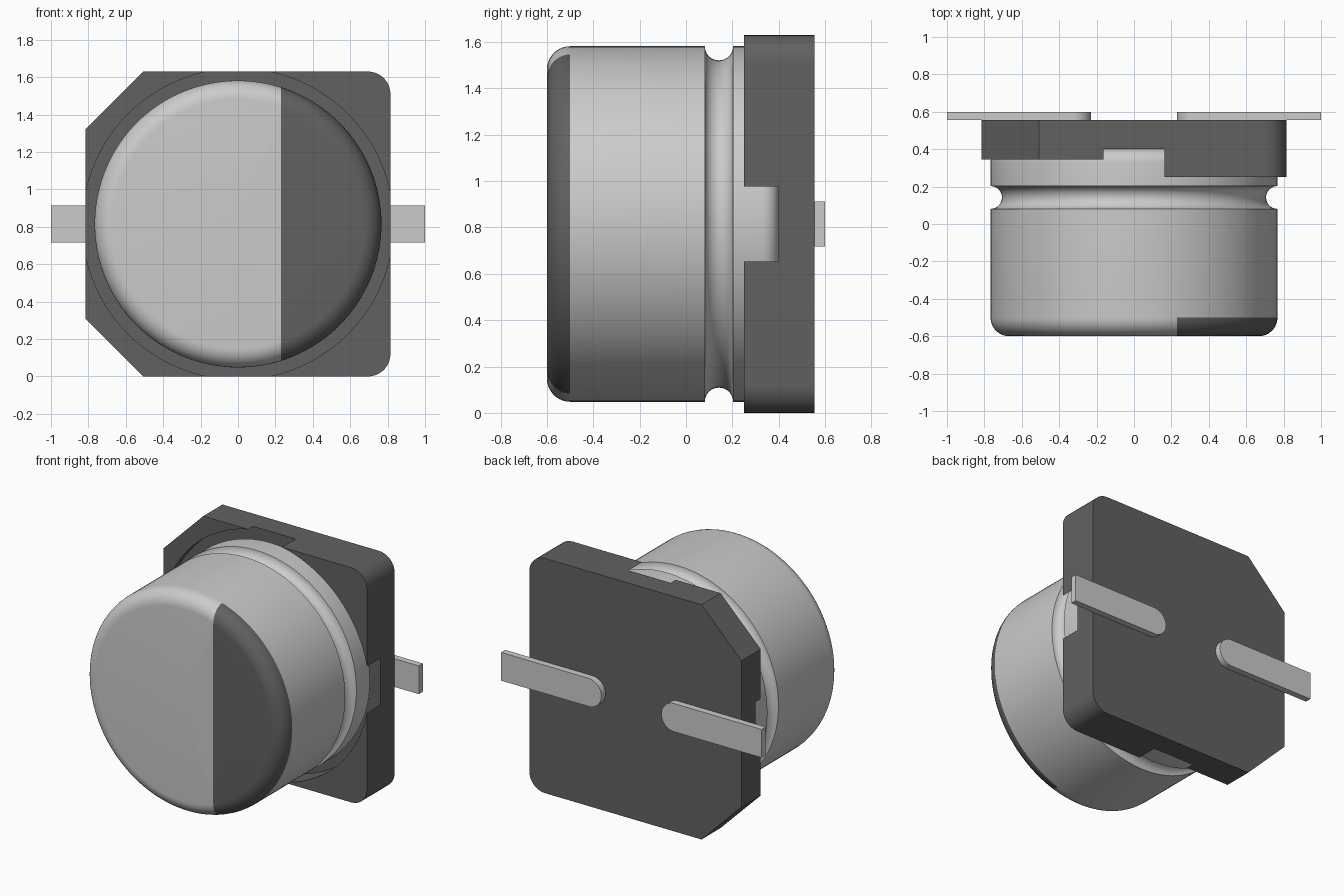
import bpy, bmesh
from math import sin, cos, pi, radians

if "Cube" in bpy.data.objects:
    bpy.data.objects.remove(bpy.data.objects["Cube"])

ZC = 0.815      # height of the can axis
HALF = 0.815    # half width of the base
R = 0.767       # can radius

dark = bpy.data.materials.new("dark_grey")
dark.diffuse_color = (0.12, 0.12, 0.12, 1)
dark.use_nodes = True
dark.node_tree.nodes["Principled BSDF"].inputs["Base Color"].default_value = dark.diffuse_color


def arc(cx, cy, r, a0, a1, n):
    """Points on an arc, angles in degrees."""
    return [(cx + r * cos(radians(a0 + (a1 - a0) * i / n)),
             cy + r * sin(radians(a0 + (a1 - a0) * i / n))) for i in range(n + 1)]


def finish(name, bm, smooth=30):
    bmesh.ops.recalc_face_normals(bm, faces=bm.faces)
    me = bpy.data.meshes.new(name)
    bm.to_mesh(me)
    bm.free()
    ob = bpy.data.objects.new(name, me)
    bpy.context.collection.objects.link(ob)
    bpy.ops.object.select_all(action='DESELECT')
    bpy.context.view_layer.objects.active = ob
    ob.select_set(True)
    bpy.ops.object.shade_smooth_by_angle(angle=radians(smooth))
    return ob


def prism(name, outline, y0, y1):
    """Extrude an (x, z) outline along y; z is relative to the can axis."""
    bm = bmesh.new()
    f = bm.faces.new([bm.verts.new((x, y0, ZC + z)) for x, z in outline])
    ext = bmesh.ops.extrude_face_region(bm, geom=[f])
    bmesh.ops.translate(bm, vec=(0, y1 - y0, 0),
                        verts=[v for v in ext["geom"] if isinstance(v, bmesh.types.BMVert)])
    return finish(name, bm)


def cut(target, cutter):
    cutter.hide_render = True
    mod = target.modifiers.new("cut", 'BOOLEAN')
    mod.operation, mod.object, mod.solver = 'DIFFERENCE', cutter, 'EXACT'
    bpy.context.view_layer.objects.active = target
    bpy.ops.object.modifier_apply(modifier=mod.name)
    bpy.data.objects.remove(cutter)


# Can: profile (radius, y) turned about the y axis, rounded ends and a crimp groove
profile = ([(0, -0.6)] + arc(R - 0.1, -0.5, 0.1, -90, 0, 10)
           + arc(R, 0.142, 0.061, 270, 90, 14)
           + arc(R - 0.07, 0.33, 0.07, 0, 90, 8) + [(0, 0.4)])
SEG = 128
bm = bmesh.new()
rings = []
for r, y in profile:
    if r == 0:
        rings.append([bm.verts.new((0, y, ZC))] * SEG)
    else:
        rings.append([bm.verts.new((r * cos(2 * pi * i / SEG), y, ZC + r * sin(2 * pi * i / SEG)))
                      for i in range(SEG)])
for a, b in zip(rings, rings[1:]):
    for i in range(SEG):
        j = (i + 1) % SEG
        quad = list(dict.fromkeys((a[i], a[j], b[j], b[i])))
        bm.faces.new(quad)

# Polarity mark: split the front end at x = 0.23 and colour the right-hand part
front = [f for f in bm.faces if f.calc_center_median().y < -0.5]
geom = front + list({e for f in front for e in f.edges}) + list({v for f in front for v in f.verts})
bmesh.ops.bisect_plane(bm, geom=geom, plane_co=(0.23, 0, 0), plane_no=(1, 0, 0), dist=1e-5)
for f in bm.faces:
    c = f.calc_center_median()
    f.material_index = int(c.y < -0.5 and c.x > 0.23)
light = bpy.data.materials.new("light_metal")
light.diffuse_color = (0.8, 0.8, 0.78, 1)
light.use_nodes = True
light.node_tree.nodes["Principled BSDF"].inputs["Base Color"].default_value = light.diffuse_color
can = finish("can", bm, 40)
can.data.materials.append(light)
can.data.materials.append(dark)

# Base: square plate, two chamfered corners, two rounded corners
rad, ch = 0.12, 0.307
outline = ([(-HALF, -HALF + ch), (-HALF + ch, -HALF)]
           + arc(HALF - rad, -HALF + rad, rad, -90, 0, 10)
           + arc(HALF - rad, HALF - rad, rad, 0, 90, 10)
           + [(-HALF + ch, HALF), (-HALF, HALF - ch)])
base = prism("base", outline, 0.25, 0.555)
# Round seat for the can, which also opens the notches at the four sides
cut(base, prism("seat_cutter", arc(0, 0, 0.831, 0, 360, 128)[:-1], 0.1, 0.4))
# Lower the two chamfered corners
cut(base, prism("step_cutter", [(-1, -1), (0, -1), (0, 1), (-1, 1)], 0.1, 0.345))
base.data.materials.append(dark)
bpy.ops.object.select_all(action='DESELECT')
bpy.context.view_layer.objects.active = base
base.select_set(True)
bpy.ops.object.shade_smooth_by_angle(angle=radians(30))

# Leads: flat strips with a rounded inner end
for side, name in ((-1, "left_lead"), (1, "right_lead")):
    w = 0.098
    strip = [(1.0, -w), (1.0, w)] + arc(0.23 + w, 0, w, 90, 270, 16)
    lead = prism(name, [(side * x, z) for x, z in strip], 0.555, 0.6)
    lead.data.materials.append(light)
